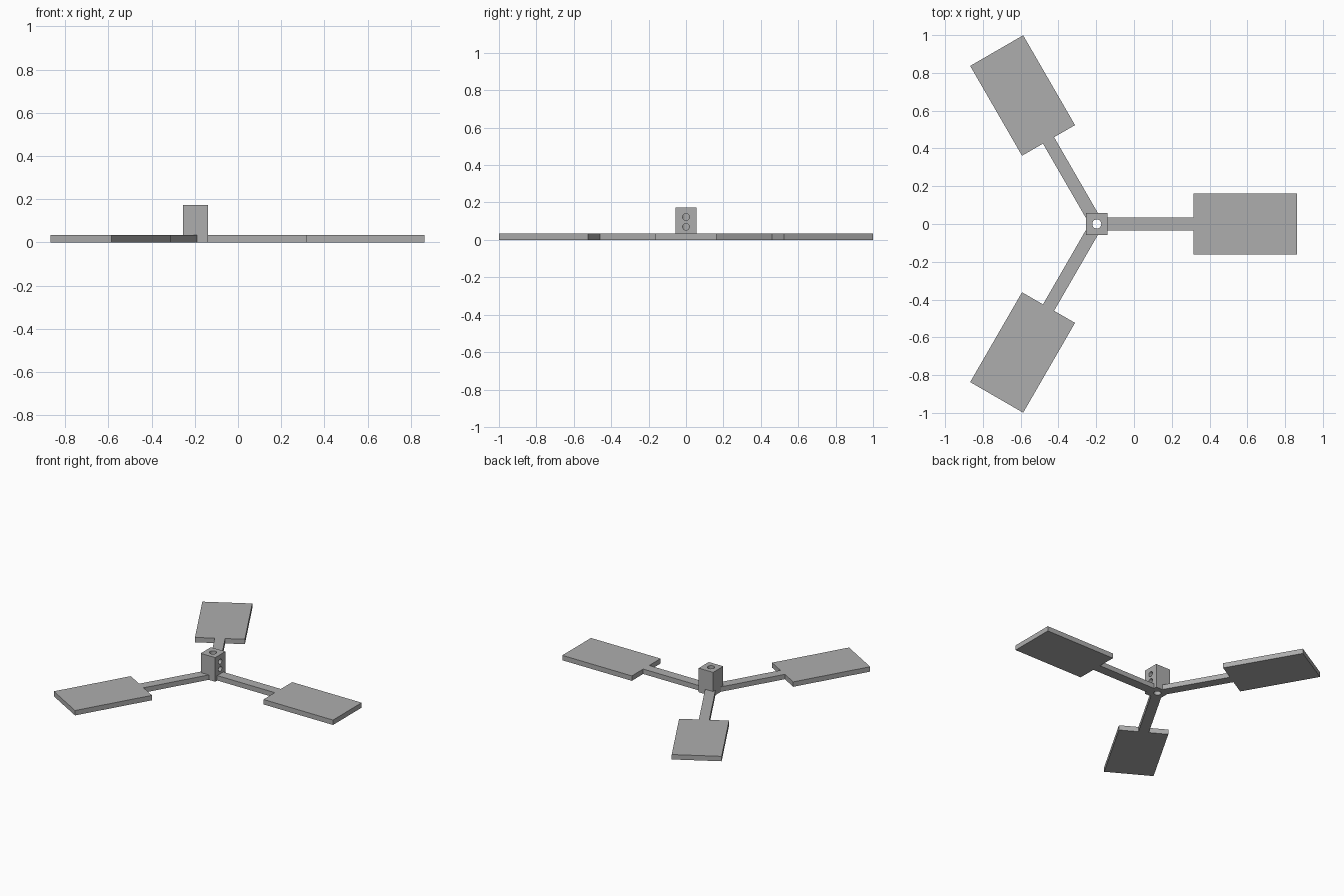
import bpy
import bmesh
import math
from mathutils import Matrix, Vector

HUB_X = -0.197        # hub axis
HUB_HALF = 0.057
HUB_HEIGHT = 0.172
THICK = 0.035

cube = bpy.data.objects.get("Cube")
if cube:
    bpy.data.objects.remove(cube, do_unlink=True)

grey = bpy.data.materials.new("plain grey")
grey.use_nodes = True
colour = (0.42, 0.42, 0.42, 1)
grey.diffuse_color = colour
grey.node_tree.nodes["Principled BSDF"].inputs["Base Color"].default_value = colour


def add_object(name, bm):
    bmesh.ops.recalc_face_normals(bm, faces=bm.faces)
    mesh = bpy.data.meshes.new(name)
    bm.to_mesh(mesh)
    bm.free()
    mesh.materials.append(grey)
    obj = bpy.data.objects.new(name, mesh)
    bpy.context.collection.objects.link(obj)
    return obj


def box(name, half, bottom, top):
    bm = bmesh.new()
    matrix = (Matrix.Translation((HUB_X, 0, (bottom + top) / 2))
              @ Matrix.Diagonal((2 * half, 2 * half, top - bottom, 1)))
    bmesh.ops.create_cube(bm, size=1, matrix=matrix)
    return add_object(name, bm)


def cylinder(name, radius, length, centre, rotation=Matrix()):
    bm = bmesh.new()
    bmesh.ops.create_cone(bm, cap_ends=True, segments=32, radius1=radius,
                          radius2=radius, depth=length,
                          matrix=Matrix.Translation(centre) @ rotation)
    return add_object(name, bm)


def select(obj):
    bpy.ops.object.select_all(action='DESELECT')
    obj.select_set(True)
    bpy.context.view_layer.objects.active = obj


def cut(obj, cutter):
    mod = obj.modifiers.new("cut", 'BOOLEAN')
    mod.operation = 'DIFFERENCE'
    mod.solver = 'EXACT'
    mod.object = cutter
    select(obj)
    bpy.ops.object.modifier_apply(modifier=mod.name)


# Paddle blade: narrow arm with a wide plate, extruded and turned about the hub
def blade(name, angle):
    half = [(0, 0.034), (0.511, 0.034), (0.511, 0.162), (1.06, 0.162)]
    outline = half + [(x, -y) for x, y in reversed(half)]
    bm = bmesh.new()
    face = bm.faces.new([bm.verts.new((x, y, 0)) for x, y in outline])
    extruded = bmesh.ops.extrude_face_region(bm, geom=[face])
    top = [v for v in extruded["geom"] if isinstance(v, bmesh.types.BMVert)]
    bmesh.ops.translate(bm, verts=top, vec=Vector((0, 0, THICK)))
    bm.transform(Matrix.Translation((HUB_X, 0, 0)) @ Matrix.Rotation(angle, 4, 'Z'))
    return add_object(name, bm)


# Blades, trimmed where they meet the hub
trim = box("hub_trim", HUB_HALF, -0.1, 0.3)
for name, degrees in (("left_blade", 0), ("back_blade", 120), ("front_blade", 240)):
    cut(blade(name, math.radians(degrees)), trim)

# Hub with a vertical shaft bore and two screw holes on one side
hub = box("hub", HUB_HALF, 0, HUB_HEIGHT)
sideways = Matrix.Rotation(math.pi / 2, 4, 'Y')
cutters = [cylinder("shaft_bore", 0.024, 0.5, (HUB_X, 0, 0.1))]
for z in (0.07, 0.122):
    cutters.append(cylinder("screw_hole", 0.018, 0.1, (HUB_X + 0.05, 0, z), sideways))
for cutter in cutters:
    cut(hub, cutter)
for helper in cutters + [trim]:
    bpy.data.objects.remove(helper, do_unlink=True)

select(hub)
bpy.ops.object.shade_smooth_by_angle(angle=math.radians(30))
